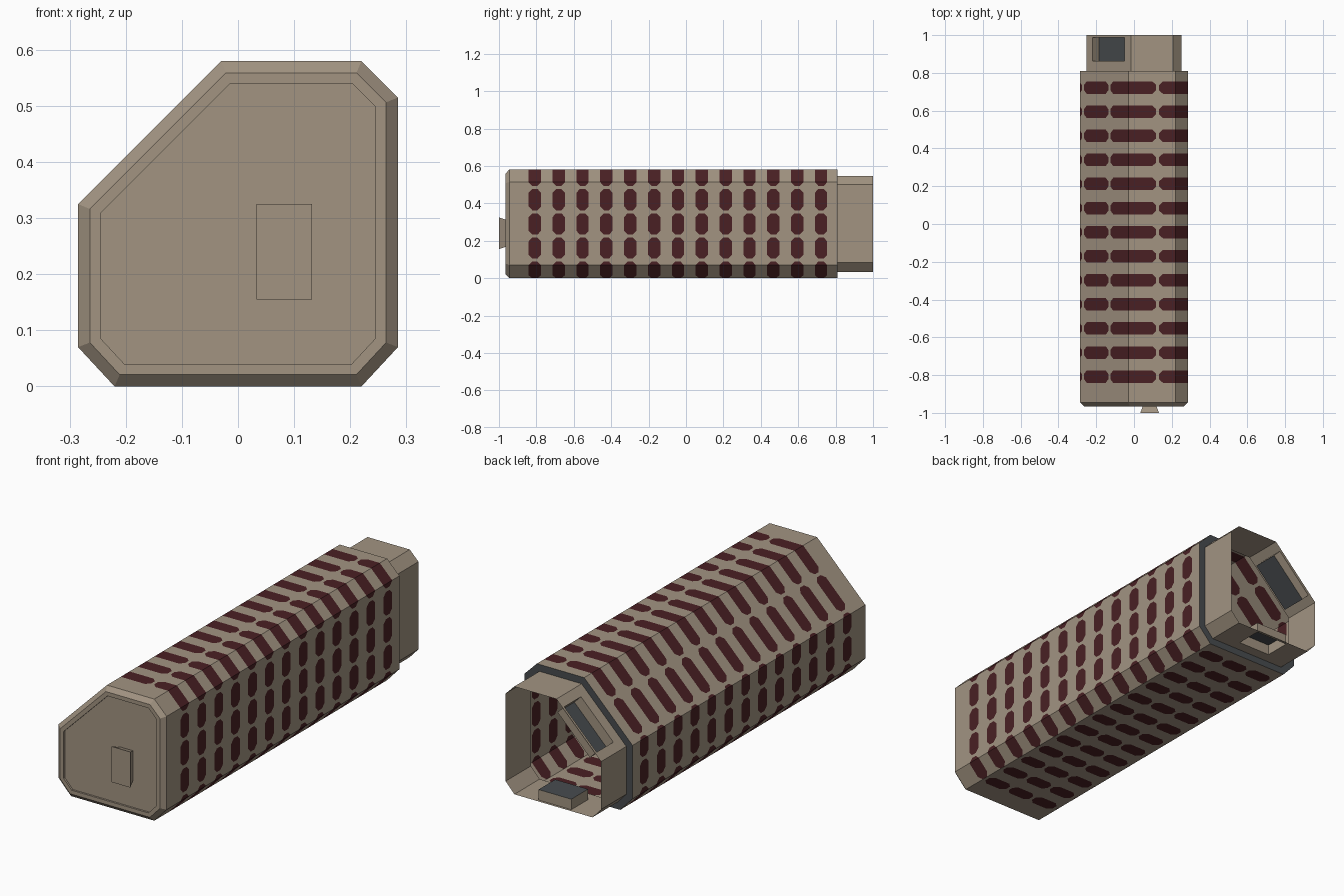
import bpy, bmesh, math
from mathutils import Vector

if "Cube" in bpy.data.objects:
    bpy.data.objects.remove(bpy.data.objects["Cube"])


def material(name, color):
    m = bpy.data.materials.new(name)
    m.diffuse_color = (*color, 1)
    m.use_nodes = True
    m.node_tree.nodes["Principled BSDF"].inputs["Base Color"].default_value = m.diffuse_color
    return m


TAN = material("tan_shell", (0.36, 0.295, 0.222))
RED = material("dark_red_stripe", (0.068, 0.0145, 0.0175))
GREY = material("dark_grey", (0.065, 0.072, 0.078))


def build(name, faces, mats):
    """faces: list of (points, material_index)"""
    bm = bmesh.new()
    for pts, mi in faces:
        f = bm.faces.new([bm.verts.new(p) for p in pts])
        f.material_index = mi
    bmesh.ops.remove_doubles(bm, verts=bm.verts, dist=1e-5)
    bmesh.ops.recalc_face_normals(bm, faces=bm.faces)
    me = bpy.data.meshes.new(name)
    bm.to_mesh(me)
    bm.free()
    for m in mats:
        me.materials.append(m)
    ob = bpy.data.objects.new(name, me)
    bpy.context.collection.objects.link(ob)
    return ob


def ring(profile, y):
    return [Vector((x, y, z)) for x, z in profile]


def bridge(a, b, mi=0):
    n = len(a)
    return [([a[i], a[(i + 1) % n], b[(i + 1) % n], b[i]], mi) for i in range(n)]


def inset(profile, d):
    """Offset a clockwise convex outline inward by d."""
    pts = [Vector(p) for p in profile]
    out = []
    for i, p in enumerate(pts):
        e1 = (p - pts[i - 1]).normalized()
        e2 = (pts[(i + 1) % len(pts)] - p).normalized()
        n1, n2 = Vector((e1.y, -e1.x)), Vector((e2.y, -e2.x))
        out.append(p + (n1 + n2) * (d / (1 + n1.dot(n2))))
    return [(p.x, p.y) for p in out]


# Cross-section of the casing (x, z), clockwise seen from the front
PROFILE = [(-0.03, 0.58), (0.22, 0.58), (0.285, 0.515), (0.285, 0.07),
           (0.22, 0.0), (-0.22, 0.0), (-0.285, 0.07), (-0.285, 0.325)]
Y_FRONT, Y_STEP, Y_BACK = -0.945, 0.81, 1.0

# Striped casing: stripes are faces cut into the wall
corners = [0.0]
for i, p in enumerate(PROFILE):
    q = PROFILE[(i + 1) % len(PROFILE)]
    corners.append(corners[-1] + math.dist(p, q))
TOTAL = corners[-1]
GAPS = [0.155, 0.372, 0.502, 0.632, 0.76, 0.89, 1.03, 1.17, 1.31, 1.45, 1.58, 1.694, 1.892]


def point(s):
    for i in range(len(PROFILE)):
        if s <= corners[i + 1] + 1e-9:
            t = (s - corners[i]) / (corners[i + 1] - corners[i])
            return Vector(PROFILE[i]).lerp(Vector(PROFILE[(i + 1) % len(PROFILE)]), t)


def gap_distance(s):
    return min(abs(s - g) for g in GAPS)


def half_width(s):
    t = min(max((gap_distance(s) - 0.008) / 0.02, 0), 1)
    return 0.014 + 0.019 * t


stations = set(corners)
for g in GAPS:
    stations.update(g + o for o in (-0.028, -0.008, 0.008, 0.028))
stations = sorted(stations)
centres = [-0.808 + 0.1275 * i for i in range(13)]


def column(s):
    p, w = point(s), half_width(s)
    ys = [Y_FRONT]
    for c in centres:
        ys += [c - w, c + w]
    return [Vector((p.x, y, p.y)) for y in ys + [Y_STEP]]


faces = []
for s0, s1 in zip(stations, stations[1:]):
    if s1 - s0 < 1e-4:
        continue
    a, b = column(s0), column(s1)
    solid = gap_distance((s0 + s1) / 2) > 0.008
    for j in range(len(a) - 1):
        faces.append(([a[j], a[j + 1], b[j + 1], b[j]], 1 if solid and j % 2 else 0))
build("striped_casing", faces, [TAN, RED])

# Front cap with bevelled rim and sunken panel
rings = [ring(PROFILE, Y_FRONT), ring(inset(PROFILE, 0.021), -0.965),
         ring(inset(PROFILE, 0.04), -0.965), ring(inset(PROFILE, 0.04), -0.956)]
faces = [(rings[-1], 0)]
for a, b in zip(rings, rings[1:]):
    faces += bridge(a, b)
build("front_cap", faces, [TAN])

# Flared latch on the front cap
base = ring([(0.05, 0.31), (0.116, 0.31), (0.116, 0.17), (0.05, 0.17)], -0.956)
tip = ring([(0.033, 0.325), (0.132, 0.325), (0.132, 0.155), (0.033, 0.155)], -1.0)
build("front_latch", bridge(base, tip) + [(base, 0), (tip, 0)], [TAN])

# Grey step between casing and rear collar
INNER = inset(PROFILE, 0.033)
build("rear_step", bridge(ring(PROFILE, Y_STEP), ring(INNER, Y_STEP)), [GREY])

# Open rear collar; slanted and bottom walls hold recessed sockets
SOCKETS = {7: (0.135, 0.86), 4: (0.29, 0.71)}   # wall index: start and end along the wall
DEPTH = 0.05
faces = []
near, far = ring(INNER, Y_STEP), ring(INNER, Y_BACK)
for i in range(len(INNER)):
    k = (i + 1) % len(INNER)
    outer = [near[i], near[k], far[k], far[i]]
    if i not in SOCKETS:
        faces.append((outer, 0))
        continue
    edge = near[k] - near[i]
    inward = Vector((edge.z, 0, -edge.x)).normalized() * DEPTH
    t0, t1 = SOCKETS[i]
    hole = [near[i] + edge * t + Vector((0, y - Y_STEP, 0))
            for t, y in ((t0, 0.862), (t1, 0.862), (t1, 0.988), (t0, 0.988))]
    floor = [p + inward for p in hole]
    faces += bridge(outer, hole) + bridge(hole, floor) + [(floor, 1)]
build("rear_collar", faces, [TAN, GREY])
